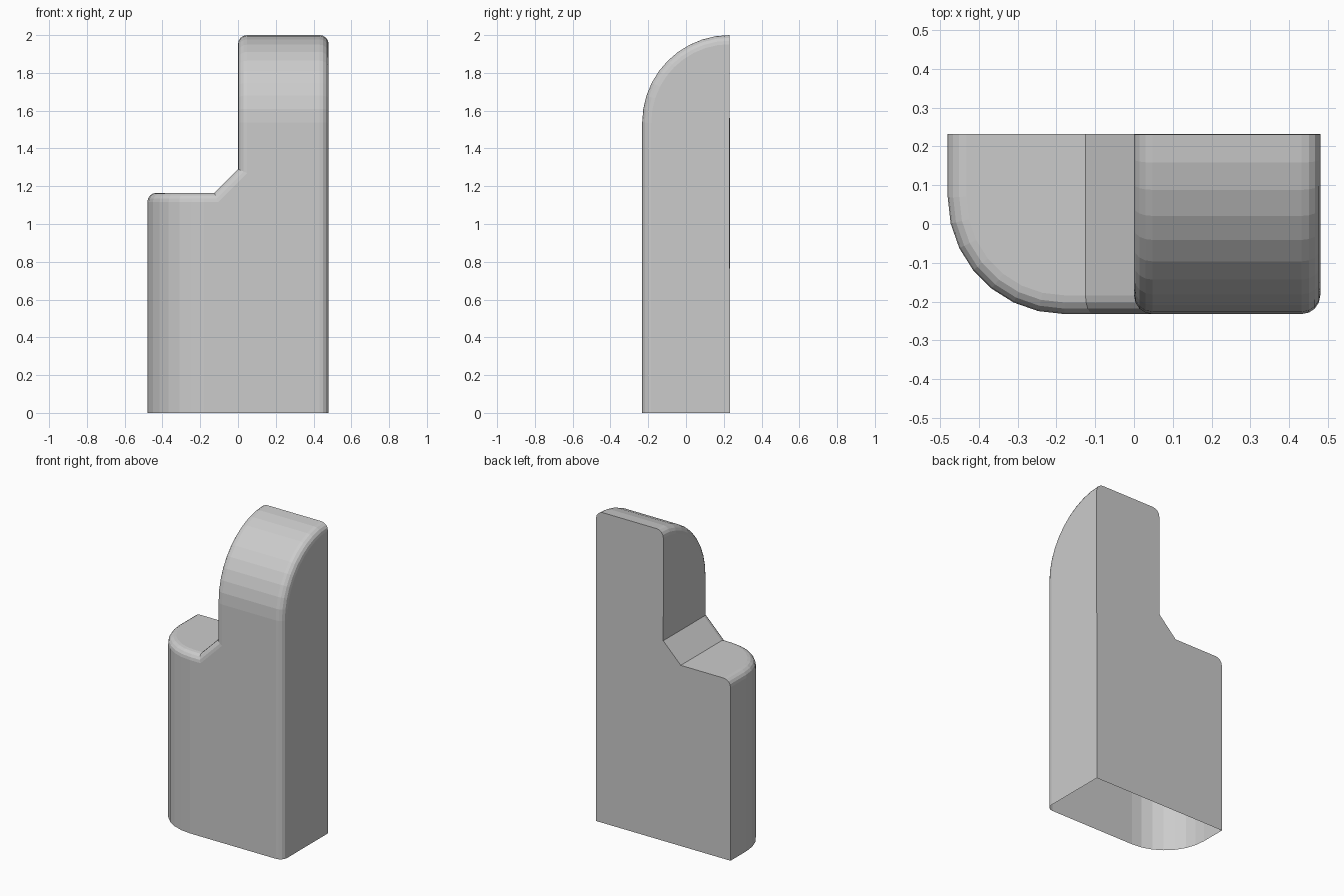
import bpy, bmesh
from mathutils import Vector

if "Cube" in bpy.data.objects:
    bpy.data.objects.remove(bpy.data.objects["Cube"])

W, D, H = 0.48, 0.232, 2.0
STEP, EDGE = 1.165, 0.048

bm = bmesh.new()

# stepped front profile, extruded towards the back
profile = [(-W, 0), (W, 0), (W, H), (0, H), (0, 1.29), (-0.125, STEP), (-W, STEP)]
front = bm.faces.new([bm.verts.new((x, -D, z)) for x, z in profile])
ext = bmesh.ops.extrude_face_region(bm, geom=[front], use_keep_orig=True)
bmesh.ops.translate(bm, vec=(0, 2 * D, 0),
                    verts=[g for g in ext["geom"] if isinstance(g, bmesh.types.BMVert)])
bmesh.ops.recalc_face_normals(bm, faces=bm.faces[:])


def round_edges(test, radius, segments):
    bm.normal_update()
    bmesh.ops.bevel(bm, geom=[e for e in bm.edges if test(e)], offset=radius,
                    offset_type='OFFSET', segments=segments, profile=0.5,
                    affect='EDGES', clamp_overlap=False)
    bmesh.ops.remove_doubles(bm, verts=bm.verts[:], dist=0.0012)
    bm.normal_update()


def on_edge(a, b):
    a, b = Vector(a), Vector(b)
    return lambda e: {tuple(round(c, 3) for c in v.co) for v in e.verts} == \
        {tuple(round(c, 3) for c in p) for p in (a, b)}


# large curve over the tower and large rounded corner on the step
round_edges(on_edge((0, -D, H), (W, -D, H)), 2 * D - 0.001, 10)
round_edges(on_edge((-W, -D, 0), (-W, -D, STEP)), 0.3, 7)


# small rounding where side and step faces meet the front surface
def is_cap(f):
    c, n = f.calc_center_median(), f.normal
    return (n.x > 0.99 or (n.x < -0.9 and abs(c.x) < 0.01)
            or (n.z > 0.6 and c.z < 1.35))


def is_soft(e):
    if len(e.link_faces) != 2:
        return False
    caps = [f for f in e.link_faces if is_cap(f)]
    others = [f for f in e.link_faces if not is_cap(f)]
    return len(caps) == 1 and others[0].normal.y < 0.5 and others[0].normal.z > -0.5


round_edges(is_soft, EDGE, 4)

# the underside is open
bmesh.ops.delete(bm, geom=[f for f in bm.faces if f.normal.z < -0.9], context='FACES_ONLY')

mesh = bpy.data.meshes.new("stepped_block")
bm.to_mesh(mesh)
bm.free()
block = bpy.data.objects.new("stepped_block", mesh)
bpy.context.collection.objects.link(block)
